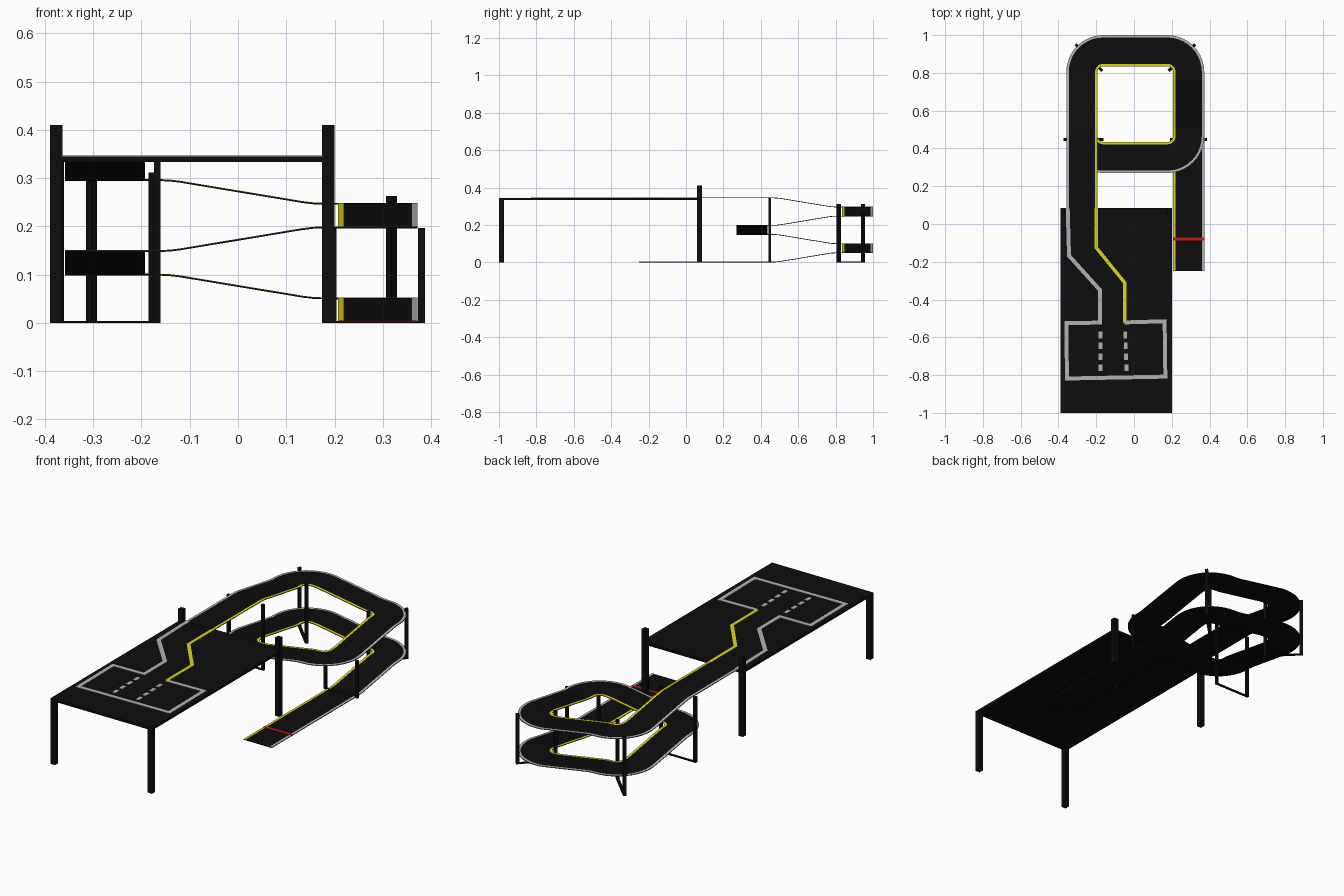
import bpy, bmesh, math
from mathutils import Vector

if "Cube" in bpy.data.objects:
    bpy.data.objects.remove(bpy.data.objects["Cube"])


def material(name, rgb):
    m = bpy.data.materials.new(name)
    m.diffuse_color = (*rgb, 1)
    m.use_nodes = True
    m.node_tree.nodes["Principled BSDF"].inputs["Base Color"].default_value = m.diffuse_color
    return m


BLACK = material("black", (0.004, 0.004, 0.004))
GREY = material("line_grey", (0.45, 0.45, 0.45))
YELLOW = material("line_yellow", (0.72, 0.7, 0.005))
RED = material("line_red", (0.6, 0.006, 0.006))


def finish(name, bm, mat):
    bmesh.ops.recalc_face_normals(bm, faces=bm.faces)
    me = bpy.data.meshes.new(name)
    bm.to_mesh(me)
    bm.free()
    me.materials.append(mat)
    ob = bpy.data.objects.new(name, me)
    bpy.context.collection.objects.link(ob)
    return ob


def box(name, lo, hi, mat, turn=0.0):
    lo, hi = Vector(lo), Vector(hi)
    bm = bmesh.new()
    bmesh.ops.create_cube(bm, size=1)
    bmesh.ops.scale(bm, vec=hi - lo, verts=bm.verts)
    ob = finish(name, bm, mat)
    ob.location = (lo + hi) / 2
    ob.rotation_euler.z = turn
    return ob


def ribbon(name, path, a, b, z0, z1, mat):
    """Solid strip along (point, sideways vector) pairs, between offsets a and b."""
    bm = bmesh.new()
    rings = []
    for p, n in path:
        rings.append([bm.verts.new((p[0] + n[0] * d, p[1] + n[1] * d, p[2] + z))
                      for d, z in ((a, z0), (b, z0), (b, z1), (a, z1))])
    for r, s in zip(rings, rings[1:]):
        for i in range(4):
            j = (i + 1) % 4
            bm.faces.new((r[i], r[j], s[j], s[i]))
    bm.faces.new(rings[0][::-1])
    bm.faces.new(rings[-1])
    return finish(name, bm, mat)


def painted_line(name, pts, width, mat):
    """Mitred line painted on the table."""
    pts = [Vector(p) for p in pts]
    path = []
    for i, p in enumerate(pts):
        d0 = (p - pts[i - 1]).normalized() if i else None
        d1 = (pts[i + 1] - p).normalized() if i < len(pts) - 1 else None
        d0, d1 = d0 or d1, d1 or d0
        n0, n1 = Vector((-d0.y, d0.x)), Vector((-d1.y, d1.x))
        m = (n0 + n1) / (1 + n0.dot(n1))
        path.append(((p.x, p.y, TOP), m))
    return ribbon(name, path, -width / 2, width / 2, 0, 0.0015, mat)


TOP = 0.345
# Table top and legs
box("table_top", (-0.39, -1, 0.333), (0.2, 0.085, TOP), BLACK)
for side, x in (("left", -0.39), ("right", 0.174)):
    box("front_leg_" + side, (x, -1, 0), (x + 0.026, -0.974, 0.338), BLACK)
    box("rear_post_" + side, (x, 0.058, 0), (x + 0.026, 0.085, 0.41), BLACK)

# Spiral road: path through corner centres, offsets point outwards
CX, CY, H = 0.007, 0.635, 0.17
INNER, OUTER = 0.03, 0.195
DROP = 0.049


def ease(t, e=0.13):
    k = 1 / (1 - e)
    if t < e:
        return k * t * t / (2 * e)
    if t > 1 - e:
        return 1 - k * (1 - t) ** 2 / (2 * e)
    return k * (t - e / 2)


corners = [(-1, -1), (-1, 1), (1, 1), (1, -1)]
path = [((CX - H, 0.08, TOP), (-1, 0))]
z = TOP
for leg in range(7):
    p = Vector(corners[leg % 4]) * H + Vector((CX, CY))
    q = Vector(corners[(leg + 1) % 4]) * H + Vector((CX, CY))
    ang = math.pi - leg * math.pi / 2
    n = (math.cos(ang), math.sin(ang))
    for i in range(17):
        t = i / 16
        c = p.lerp(q, t)
        path.append(((c.x, c.y, z - DROP * ease(t)), n))
    z -= DROP
    if leg < 6:
        for i in range(1, 10):
            a = ang - i / 10 * math.pi / 2
            path.append(((q.x, q.y, z), (math.cos(a), math.sin(a))))
path.append(((CX + H, -0.25, z), (1, 0)))

ribbon("spiral_road", path, INNER, OUTER, -0.002, 0.001, BLACK)
ribbon("inner_edge_line", path, INNER, INNER + 0.013, 0.0005, 0.002, YELLOW)
ribbon("outer_edge_line", path, OUTER - 0.013, OUTER, 0.0005, 0.002, GREY)
box("finish_line", (CX + H + INNER, -0.088, 0.002), (CX + H + OUTER, -0.072, 0.0048), RED)

# Lines on the table: lane edges, parking box, dashes
painted_line("lane_and_parking_outline",
             [(-0.351, 0.085), (-0.344, -0.168), (-0.18, -0.35), (-0.18, -0.522),
              (-0.358, -0.525), (-0.355, -0.818), (0.166, -0.808), (0.162, -0.515),
              (-0.05, -0.521)], 0.021, GREY)
painted_line("lane_inner_line",
             [(-0.2, 0.085), (-0.2, -0.125), (-0.05, -0.31), (-0.05, -0.521)], 0.018, YELLOW)
for i in range(4):
    y = -0.587 - i * 0.058
    for side, x in (("left", -0.178), ("right", -0.046 + i * 0.002)):
        box(f"dash_{side}_{i}", (x - 0.01, y - 0.018, TOP - 0.001),
            (x + 0.01, y + 0.018, TOP + 0.0015), GREY)


# Support frames: two posts joined by a flat floor bar
def support(name, a, b, top, w):
    a, b = Vector(a), Vector(b)
    turn = math.atan2(b.y - a.y, b.x - a.x)
    for tag, p in (("outer", a), ("inner", b)):
        box(f"{name}_post_{tag}", (p.x - w / 2, p.y - w / 2, 0),
            (p.x + w / 2, p.y + w / 2, top), BLACK, turn)
    m, half = (a + b) / 2, (b - a).length / 2
    box(name + "_floor_bar", (m.x - half, m.y - w / 2, 0), (m.x + half, m.y + w / 2, 0.004),
        BLACK, turn)


support("front_left_support", (-0.367, 0.447), (-0.1675, 0.447), TOP, 0.014)
support("front_right_support", (0.38, 0.447), (0.197, 0.447), 0.197, 0.014)
for side, s, top in (("left", -1, 0.312), ("right", 1, 0.263)):
    c = Vector((CX + s * H, CY + H))
    d = Vector((s, 1)).normalized()
    support(f"back_{side}_support", c + d * 0.199, c + d * 0.016, top, 0.016)
